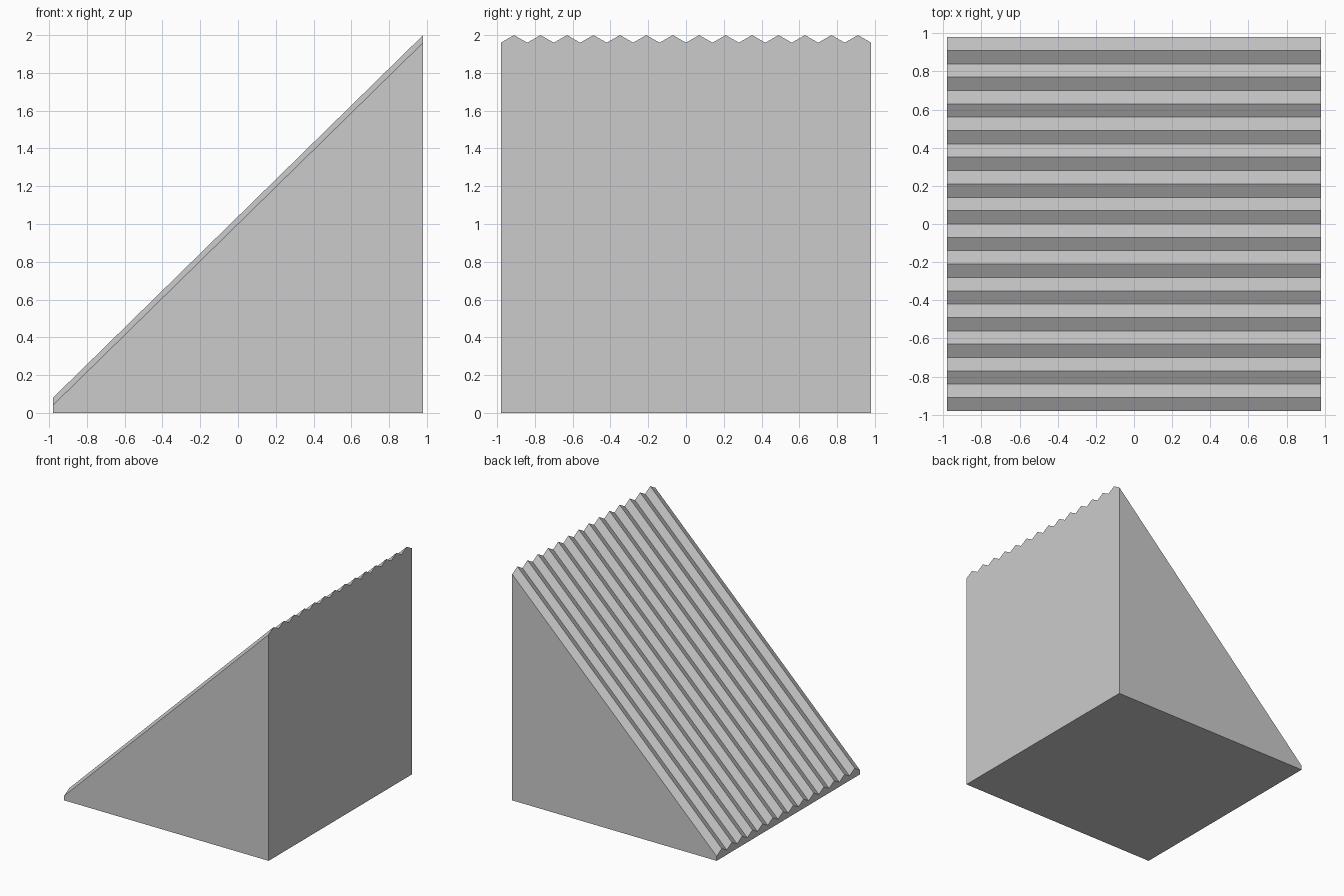
import bpy
import bmesh

# Remove the default cube
cube = bpy.data.objects.get("Cube")
if cube:
    bpy.data.objects.remove(cube, do_unlink=True)

HALF = 0.98      # half of the width and depth
RIDGES = 14
RIDGE_H = 0.04   # height of each ridge above its valley
LOW, HIGH = 0.04, 1.96  # valley heights at the two ends

# Plain grey
grey = bpy.data.materials.new("grey")
grey.use_nodes = True
colour = (0.6, 0.6, 0.6, 1)
grey.diffuse_color = colour
grey.node_tree.nodes["Principled BSDF"].inputs["Base Color"].default_value = colour


def end_profile(bm, x, valley):
    """Upright end outline with a zigzag top edge."""
    steps = RIDGES * 2
    points = [(x, -HALF, 0)]
    for i in range(steps + 1):
        y = -HALF + 2 * HALF * i / steps
        points.append((x, y, valley + RIDGE_H * (i % 2)))
    points.append((x, HALF, 0))
    return [bm.verts.new(p) for p in points]


# Ridged wedge: two end outlines joined by long strips
bm = bmesh.new()
low_end = end_profile(bm, -HALF, LOW)
high_end = end_profile(bm, HALF, HIGH)
bm.faces.new(low_end)
bm.faces.new(high_end)
count = len(low_end)
for i in range(count):
    j = (i + 1) % count
    bm.faces.new((low_end[i], low_end[j], high_end[j], high_end[i]))
bmesh.ops.recalc_face_normals(bm, faces=bm.faces)

mesh = bpy.data.meshes.new("ridged_ramp")
bm.to_mesh(mesh)
bm.free()
mesh.materials.append(grey)
ramp = bpy.data.objects.new("ridged_ramp", mesh)
bpy.context.collection.objects.link(ramp)
